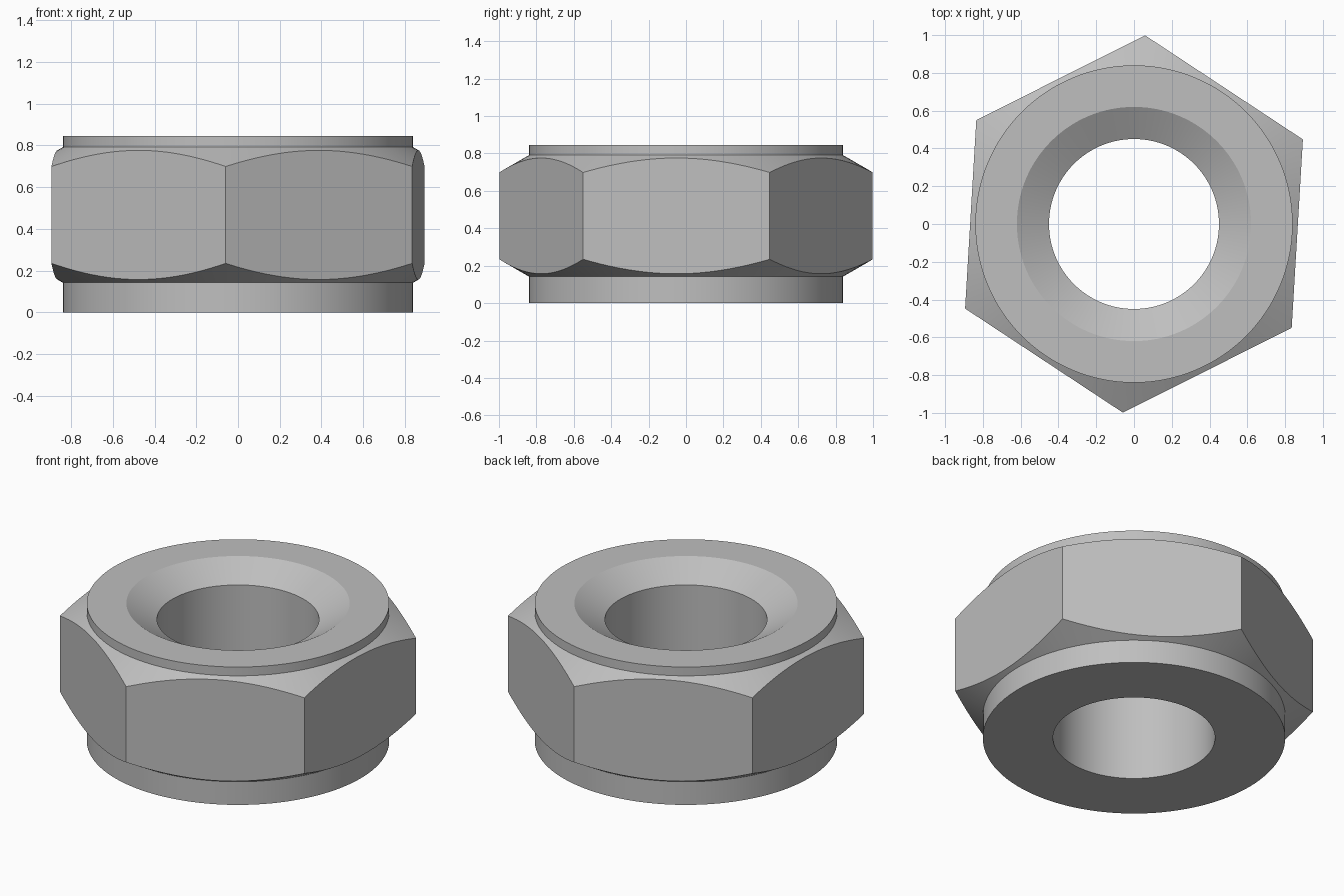
import bpy, bmesh, math
from mathutils import Matrix, Vector

default = bpy.data.objects.get("Cube")
if default:
    bpy.data.objects.remove(default, do_unlink=True)

# Main sizes
BORE, SINK, COLLAR, BLANK = 0.45, 0.62, 0.84, 1.06
TOP, CHAMFER_LOW, CHAMFER_HIGH = 0.845, 0.142, 0.791
SLOPE = math.tan(math.radians(30))
SEGMENTS = 128

# Plain grey steel
steel = bpy.data.materials.new("grey_steel")
steel.use_nodes = True
grey = (0.52, 0.52, 0.52, 1)
steel.diffuse_color = grey
steel.node_tree.nodes["Principled BSDF"].inputs["Base Color"].default_value = grey


def make_object(name, bm):
    bmesh.ops.recalc_face_normals(bm, faces=bm.faces)
    mesh = bpy.data.meshes.new(name)
    bm.to_mesh(mesh)
    bm.free()
    mesh.materials.append(steel)
    obj = bpy.data.objects.new(name, mesh)
    bpy.context.collection.objects.link(obj)
    return obj


# Turned body: collars, conical chamfers, bore and countersink in one profile
rise = (BLANK - COLLAR) * SLOPE
profile = [
    (BORE, 0), (COLLAR, 0), (COLLAR, CHAMFER_LOW),
    (BLANK, CHAMFER_LOW + rise), (BLANK, CHAMFER_HIGH - rise),
    (COLLAR, CHAMFER_HIGH), (COLLAR, TOP), (SINK, TOP),
    (BORE, TOP - (SINK - BORE) * SLOPE),
]
bm = bmesh.new()
verts = [bm.verts.new((r, 0, z)) for r, z in profile]
edges = [bm.edges.new((v, verts[i - 1])) for i, v in enumerate(verts)]
bmesh.ops.spin(bm, geom=verts + edges, cent=(0, 0, 0), axis=(0, 0, 1),
               angle=math.tau, steps=SEGMENTS, use_merge=True)
bmesh.ops.remove_doubles(bm, verts=bm.verts, dist=0.0001)
nut = make_object("hex_nut", bm)

# Hexagonal prism that gives the wrench flats
bm = bmesh.new()
hexagon = [Vector((math.cos(a), math.sin(a), -0.2))
           for a in (math.radians(26.6 + 60 * i) for i in range(6))]
base = bm.faces.new([bm.verts.new(p) for p in hexagon])
raised = bmesh.ops.extrude_face_region(bm, geom=[base])["geom"]
bmesh.ops.transform(bm, matrix=Matrix.Translation((0, 0, 1.3)),
                    verts=[g for g in raised if isinstance(g, bmesh.types.BMVert)])
prism = make_object("hex_cutter", bm)
prism.hide_render = True

# Trim the body to the hexagon
trim = nut.modifiers.new("wrench_flats", 'BOOLEAN')
trim.operation = 'INTERSECT'
trim.solver = 'EXACT'
trim.object = prism
bpy.ops.object.select_all(action='DESELECT')
nut.select_set(True)
bpy.context.view_layer.objects.active = nut
bpy.ops.object.modifier_apply(modifier=trim.name)
bpy.data.objects.remove(prism, do_unlink=True)

# Smooth round walls, crisp machined edges
bpy.ops.object.shade_smooth_by_angle(angle=math.radians(20))
